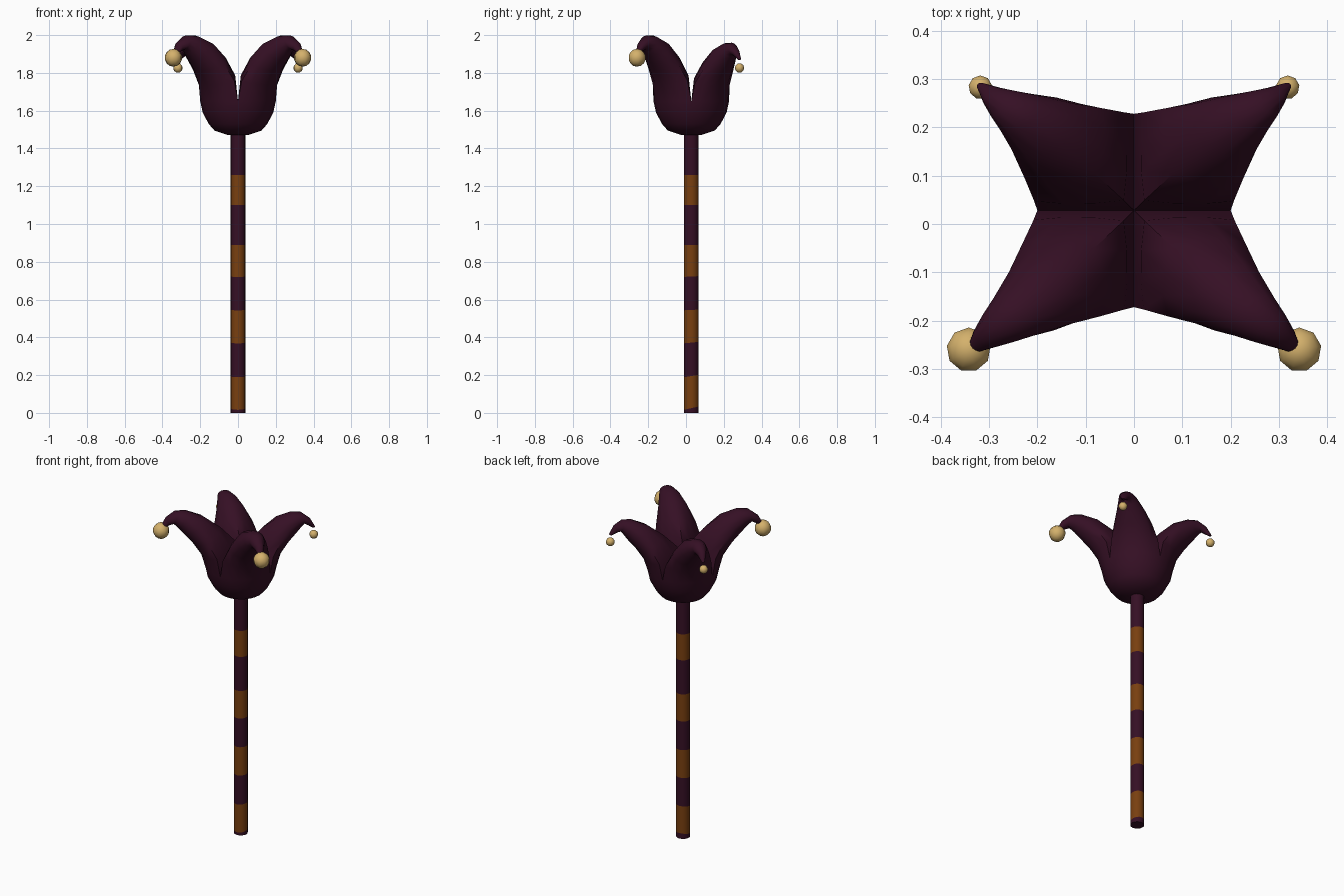
import bpy, bmesh, math
from mathutils import Vector

if "Cube" in bpy.data.objects:
    bpy.data.objects.remove(bpy.data.objects["Cube"])

CY = 0.028  # the stick axis sits slightly behind the origin


def material(name, rgb):
    m = bpy.data.materials.new(name)
    m.diffuse_color = (*rgb, 1)
    m.use_nodes = True
    m.node_tree.nodes["Principled BSDF"].inputs["Base Color"].default_value = m.diffuse_color
    return m


PURPLE = material("dark purple", (0.036, 0.005, 0.018))
ORANGE = material("burnt orange", (0.19, 0.05, 0.005))
GOLD = material("pale gold", (0.66, 0.44, 0.15))


def finish(bm, name, mats, angle=50):
    bmesh.ops.recalc_face_normals(bm, faces=bm.faces[:])
    me = bpy.data.meshes.new(name)
    bm.to_mesh(me)
    bm.free()
    ob = bpy.data.objects.new(name, me)
    bpy.context.collection.objects.link(ob)
    for m in mats:
        me.materials.append(m)
    bpy.ops.object.select_all(action='DESELECT')
    ob.select_set(True)
    bpy.context.view_layer.objects.active = ob
    bpy.ops.object.shade_smooth_by_angle(angle=math.radians(angle))
    return ob


def skin(bm, r0, r1, mat=0):
    n = len(r0)
    out = []
    for i in range(n):
        j = (i + 1) % n
        f = bm.faces.new((r0[i], r0[j], r1[j], r1[i]))
        f.material_index = mat
        out.append(f)
    return out


# Striped stick: ring heights with a slight slant near the bottom
bm = bmesh.new()
levels = [(0, 0), (.025, .22), (.195, .16), (.372, .1), (.545, .05),
          (.722, .05), (.89, 0), (1.1, 0), (1.26, 0), (1.5, 0)]
rings = []
for z, slope in levels:
    ring = []
    for k in range(16):
        a = math.tau * k / 16
        y = 0.039 * math.sin(a)
        ring.append(bm.verts.new((0.039 * math.cos(a), CY + y, z + slope * y)))
    rings.append(ring)
for i in range(len(rings) - 1):
    skin(bm, rings[i], rings[i + 1], i % 2)
bm.faces.new(rings[0])
finish(bm, "striped_stick", [PURPLE, ORANGE])

# Cap: four lobes, each lofted from a quarter disc into a curling round tip
# (inner radius, inner z, outer radius, outer z, half width, roundness)
SECTIONS = [
    (0, 1.47, .05, 1.47, .035, 0), (0, 1.495, .125, 1.495, .088, 0),
    (0, 1.53, .155, 1.53, .11, 0), (0, 1.59, .187, 1.59, .132, 0),
    (0, 1.65, .2, 1.65, .1414, 0),
    (.03, 1.80, .225, 1.735, .132, .2),
    (.115, 1.89, .275, 1.81, .11, .6),
    (.21, 1.96, .325, 1.865, .082, 1),
    (.30, 1.997, .36, 1.905, .058, 1),
    (.365, 1.998, .382, 1.925, .042, 1),
    (.42, 1.96, .402, 1.915, .026, 1),
    (.452, 1.90, .434, 1.895, .009, 1),
]
N = 12
quarter = [(0, 0), (.33, 0), (.67, 0)]
quarter += [(math.cos(math.pi * k / 12), math.sin(math.pi * k / 12)) for k in range(7)]
quarter += [(0, .67), (0, .33)]


def lobe(bm, sx, sy, kx, ky, kz):
    rows = []
    for ri, zi, ro, zo, h, t in SECTIONS:
        row = []
        g = min(1, max(0, ((ri + ro) / 2 - .1) / .3))
        for k, (a, b) in enumerate(quarter):
            phi = math.tau * k / N
            u = (1 - t) * (a + b) / math.sqrt(2) + t * (.5 - .5 * math.cos(phi))
            v = (1 - t) * (a - b) + t * math.sin(phi)
            # keep the two inner straight sides the same direction as the round section
            r, w = ri + (ro - ri) * u, h * v
            z = zi + (zo - zi) * u
            if z > 1.65:
                z = 1.65 + (z - 1.65) * kz
            x = (r + w) / math.sqrt(2) * (1 + (kx - 1) * g)
            y = (r - w) / math.sqrt(2) * (1 + (ky - 1) * g)
            row.append(bm.verts.new((sx * x, CY + sy * y, z)))
        rows.append(row)
    for i in range(len(rows) - 1):
        for k, f in enumerate(skin(bm, rows[i], rows[i + 1])):
            # no inner walls where the lobes merge into the bowl
            if i < 4 and (k < 3 or k >= 9):
                bm.faces.remove(f)
    bm.faces.new(rows[-1])
    bm.faces.new(rows[0])


bm = bmesh.new()
for sx in (-1, 1):
    lobe(bm, sx, -1, 1.075, .92, 1)
    lobe(bm, sx, 1, 1.01, .82, .89)
bmesh.ops.remove_doubles(bm, verts=bm.verts[:], dist=0.0008)
loose = [v for v in bm.verts if not v.link_faces]
bmesh.ops.delete(bm, geom=loose, context='VERTS')
finish(bm, "four_lobed_cap", [PURPLE])

# Bells hanging from the lobe tips
for side, sx in (("left", -1), ("right", 1)):
    for place, pos, rad in (("front", (.342, -.26, 1.88), .047),
                            ("back", (.318, .283, 1.826), .025)):
        bm = bmesh.new()
        bmesh.ops.create_uvsphere(bm, u_segments=9, v_segments=7, radius=rad)
        bmesh.ops.translate(bm, verts=bm.verts[:], vec=Vector((sx * pos[0], pos[1], pos[2])))
        finish(bm, f"{place}_{side}_bell", [GOLD])
